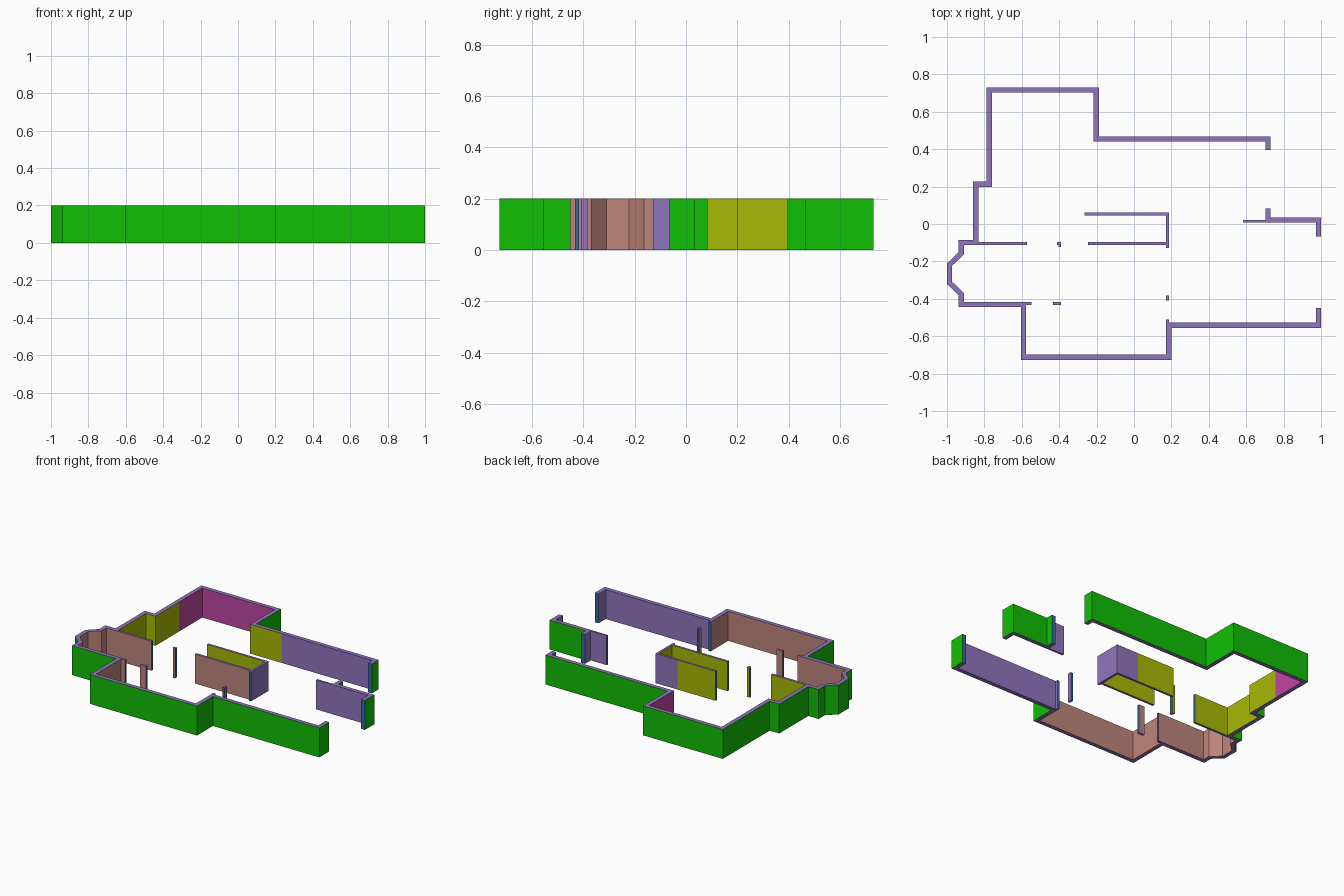
import bpy, bmesh
from mathutils import Vector

if "Cube" in bpy.data.objects:
    bpy.data.objects.remove(bpy.data.objects["Cube"])

H = 0.2        # wall height
THICK = 0.028  # outer walls
THIN = 0.016   # partitions

COLOURS = {"outside": (24, 190, 14), "wall_top": (143, 117, 190), "purple_room": (143, 117, 190),
           "salmon_room": (188, 132, 122), "olive_room": (166, 184, 14),
           "magenta_room": (190, 72, 160), "jamb": (62, 104, 160)}
NAMES = list(COLOURS)
MATS = []
for n in NAMES:
    m = bpy.data.materials.new(n)
    m.diffuse_color = [(c / 255) ** 2.2 for c in COLOURS[n]] + [1]
    m.use_nodes = True
    m.node_tree.nodes["Principled BSDF"].inputs["Base Color"].default_value = m.diffuse_color
    MATS.append(m)


def room(p):
    """Paint colour of the room that contains point p."""
    if p.x > 0.18:
        return "purple_room"
    if p.y < -0.105:
        return "salmon_room"
    if p.y > 0.45 and p.x < -0.19:
        return "magenta_room"
    if p.x > 0.02 and p.y > 0.05:
        return "purple_room"
    return "olive_room"


def wall(name, pts, t=THIN, exterior=False):
    """Wall along a path, thickened to the left with mitred corners."""
    pts = [Vector(p) for p in pts]
    dirs = [(b - a).normalized() for a, b in zip(pts, pts[1:])]
    norms = [Vector((-d.y, d.x)) for d in dirs]
    inner = []
    for i, p in enumerate(pts):
        a, b = norms[max(i - 1, 0)], norms[min(i, len(norms) - 1)]
        inner.append(p + (a + b) * t / (1 + a.dot(b)))
    bm = bmesh.new()
    col = [[bm.verts.new((q.x, q.y, z)) for q in (p, r) for z in (0, H)]
           for p, r in zip(pts, inner)]   # outer low/high, inner low/high

    def face(vs, colour):
        bm.faces.new(vs).material_index = NAMES.index(colour)

    for i, n in enumerate(norms):
        a, b = col[i], col[i + 1]
        out_mid = (pts[i] + pts[i + 1]) / 2 - n * 0.02
        in_mid = (inner[i] + inner[i + 1]) / 2 + n * 0.02
        face((a[0], b[0], b[1], a[1]), "outside" if exterior else room(out_mid))
        face((b[2], a[2], a[3], b[3]), room(in_mid))
        face((a[1], b[1], b[3], a[3]), "wall_top")
        face((a[2], b[2], b[0], a[0]), "wall_top")
    s, e = col[0], col[-1]
    face((s[2], s[0], s[1], s[3]), "jamb")
    face((e[0], e[2], e[3], e[1]), "jamb")
    me = bpy.data.meshes.new(name)
    bm.to_mesh(me)
    bm.free()
    for m in MATS:
        me.materials.append(m)
    bpy.context.collection.objects.link(bpy.data.objects.new(name, me))


# Outer shell, with extra points where the paint colour changes
wall("outer_wall", [(0.73, 0.395), (0.73, 0.468), (0.02, 0.468), (-0.188, 0.468), (-0.188, 0.73),
                    (-0.788, 0.73), (-0.788, 0.45), (-0.788, 0.227), (-0.86, 0.227),
                    (-0.86, -0.085), (-0.938, -0.085), (-0.938, -0.152), (-1, -0.211),
                    (-1, -0.321), (-0.938, -0.38), (-0.938, -0.445), (-0.605, -0.445),
                    (-0.605, -0.726), (0.2, -0.726), (0.2, -0.555), (1, -0.555), (1, -0.45)],
     THICK, True)
wall("east_outer_wall", [(1, -0.067), (1, 0.035), (0.73, 0.035), (0.73, 0.083)], THICK, True)

# Partitions
wall("core_partition", [(-0.245, -0.112), (0.187, -0.112), (0.187, 0.062),
                        (0.02, 0.062), (-0.265, 0.062)])
wall("bay_north_partition", [(-0.832, -0.113), (-0.572, -0.113)])
wall("bay_south_partition", [(-0.577, -0.433), (-0.548, -0.433)])
wall("east_partition", [(0.582, 0.008), (0.702, 0.008)], 0.013)

# Door posts and short returns
wall("core_return", [(0.187, -0.128), (0.187, -0.112)])
wall("south_return", [(0.187, -0.527), (0.187, -0.51)])
wall("east_post", [(0.187, -0.41), (0.187, -0.383)])
wall("south_post", [(-0.433, -0.433), (-0.39, -0.433)])
wall("north_post", [(-0.412, -0.112), (-0.39, -0.112)])
wall("north_post_return", [(-0.404, -0.122), (-0.39, -0.122)], 0.01)
